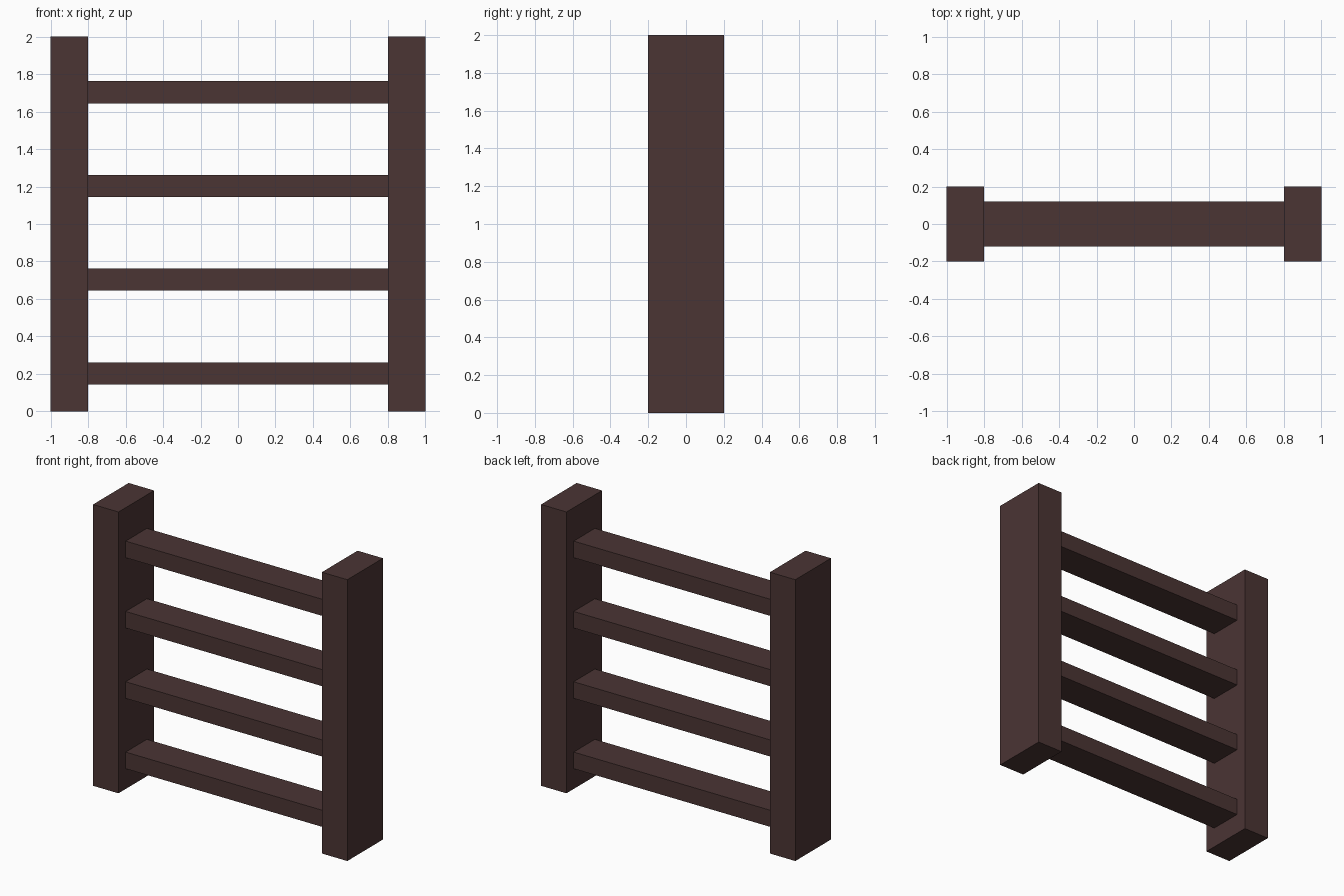
import bpy

if "Cube" in bpy.data.objects:
    bpy.data.objects.remove(bpy.data.objects["Cube"])

wood = bpy.data.materials.new("dark brown wood")
wood.diffuse_color = (0.07, 0.035, 0.034, 1)
wood.use_nodes = True
wood.node_tree.nodes["Principled BSDF"].inputs["Base Color"].default_value = wood.diffuse_color


def box(name, centre, size):
    bpy.ops.mesh.primitive_cube_add(size=1, location=centre)
    ob = bpy.context.object
    ob.name = name
    ob.scale = size
    bpy.ops.object.transform_apply(location=False, rotation=False, scale=True)
    ob.data.materials.append(wood)
    return ob


# Upright posts
for side, label in ((-1, "left"), (1, "right")):
    box(label + "_post", (side * 0.9, 0, 1), (0.2, 0.4, 2))

# Four evenly spaced rungs between the posts
for i in range(4):
    box(f"rung_{i + 1}", (0, 0, 0.203 + 0.5 * i), (1.6, 0.238, 0.118))
